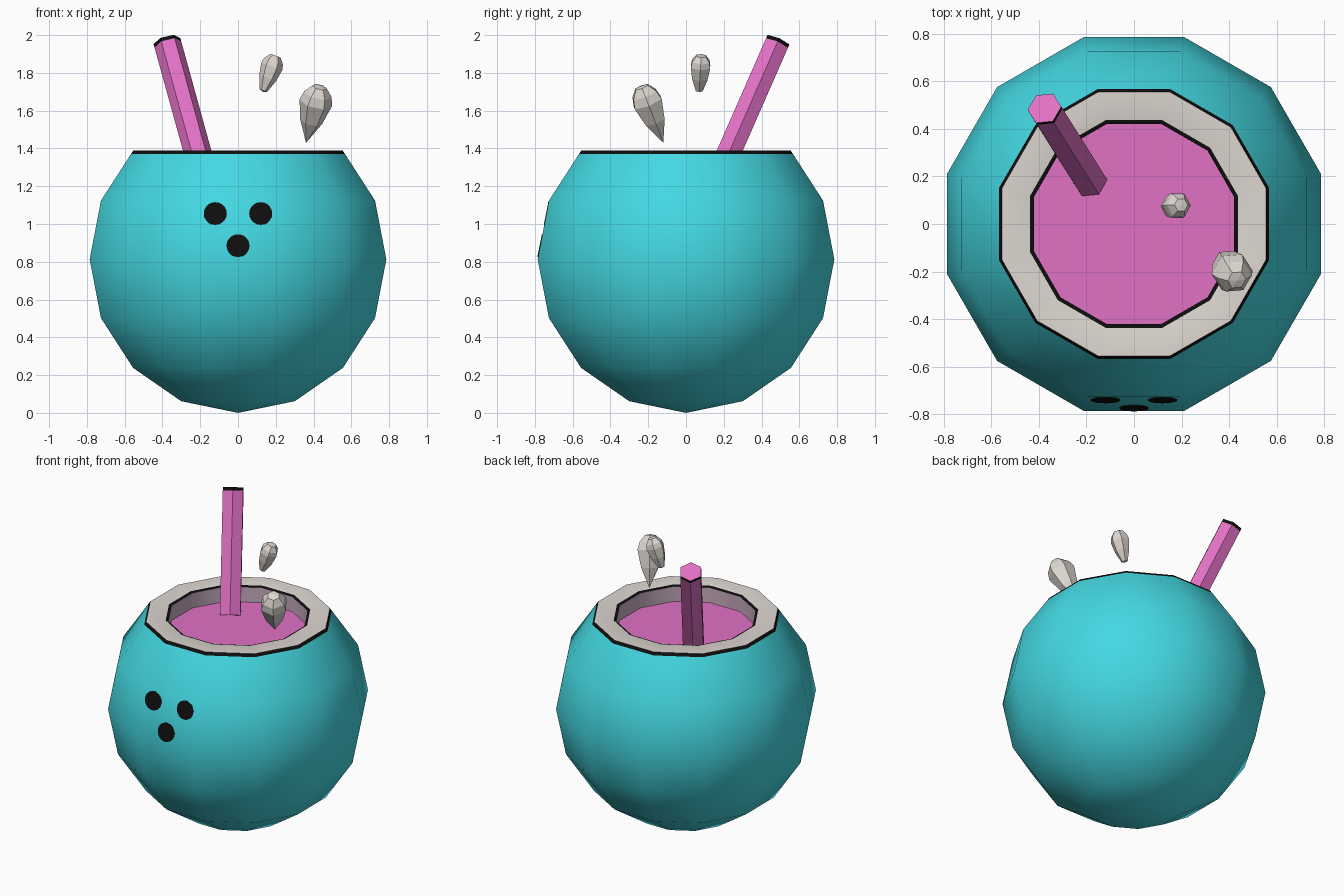
import bpy, bmesh, math
from mathutils import Vector, Matrix

if "Cube" in bpy.data.objects:
    bpy.data.objects.remove(bpy.data.objects["Cube"])


def material(name, r, g, b):
    def lin(c):
        c /= 255
        return c / 12.92 if c <= 0.04045 else ((c + 0.055) / 1.055) ** 2.4
    m = bpy.data.materials.new(name)
    m.diffuse_color = (lin(r), lin(g), lin(b), 1)
    m.use_nodes = True
    m.node_tree.nodes["Principled BSDF"].inputs["Base Color"].default_value = m.diffuse_color
    return m


TEAL = material("teal", 68, 216, 226)
CREAM = material("cream", 222, 215, 209)
MAUVE = material("mauve", 200, 172, 192)
PINK = material("pink", 226, 113, 197)
BLACK = material("black", 14, 14, 14)


def lathe(name, profile, sides, mats, bands, start=0.0, matrix=Matrix()):
    """Spin (radius, height) points; bands gives the material index of each strip.
    Points run bottom to top on the outside so faces point outwards."""
    bm = bmesh.new()
    rings = []
    for r, z in profile:
        if r == 0:
            rings.append([bm.verts.new((0, 0, z))])
        else:
            rings.append([bm.verts.new((r * math.cos(start + math.tau * i / sides),
                                        r * math.sin(start + math.tau * i / sides), z))
                          for i in range(sides)])
    for (a, b), band in zip(zip(rings, rings[1:]), bands):
        for i in range(sides):
            j = (i + 1) % sides
            if len(a) == 1:
                vs = [a[0], b[j], b[i]]
            elif len(b) == 1:
                vs = [a[i], a[j], b[0]]
            else:
                vs = [a[i], a[j], b[j], b[i]]
            bm.faces.new(vs).material_index = band
    bm.transform(matrix)
    me = bpy.data.meshes.new(name)
    bm.to_mesh(me)
    bm.free()
    for m in mats:
        me.materials.append(m)
    ob = bpy.data.objects.new(name, me)
    bpy.context.collection.objects.link(ob)
    return ob


def along(base, tip):
    """Matrix placing local z on the line base-tip, local x close to world x."""
    base, tip = Vector(base), Vector(tip)
    z = (tip - base).normalized()
    x = (Vector((1, 0, 0)) - z * z.x).normalized()
    y = z.cross(x)
    m = Matrix((x, y, z)).transposed().to_4x4()
    m.translation = base
    return m, (tip - base).length


# Bowl: cut 12-sided sphere with outlined rim and a hollow
R, SIDES, HALF = 0.813, 12, math.radians(15)
C = math.cos(HALF)
profile = [(0, 0)]
for k in range(-3, 2):
    a = math.radians(22.5 * k)
    profile.append((R * math.cos(a), R + R * math.sin(a)))
rim_r, rim_z = R * math.cos(math.pi / 4), R + R * math.sin(math.pi / 4)
profile += [(rim_r + 0.012, rim_z - 0.018), (rim_r, rim_z), (0.437 / C, rim_z),
            (0.421 / C, rim_z - 0.006), (0.421 / C, 1.27)]
bowl = lathe("bowl", profile, SIDES, [TEAL, BLACK, CREAM, MAUVE],
             [0] * 6 + [1, 2, 1, 3], HALF)
bpy.context.view_layer.objects.active = bowl
bowl.select_set(True)
bpy.ops.object.shade_smooth_by_angle(angle=math.radians(40))
bowl.select_set(False)

# Drink surface
lathe("drink", [(0.421 / C, 1.28), (0, 1.28)], SIDES, [PINK], [0], HALF)

# Three dark spots lying on the tilted front face
slope = math.radians(11.25)
normal = Vector((0, -math.cos(slope), math.sin(slope)))
for name, x, z in (("left_spot", -0.12, 1.055), ("right_spot", 0.12, 1.055),
                   ("lower_spot", 0, 0.885)):
    y = -R * C + (z - R) * math.tan(slope)
    p = Vector((x, y, z))
    m, _ = along(p, p + normal)
    lathe(name, [(0.061, -0.003), (0.061, 0.004), (0, 0.004)], 20, [BLACK], [0, 0], 0, m)

# Straw: six-sided rod with dark band at its top edge
m, length = along((-0.183, 0.179, 1.268), (-0.376, 0.486, 1.968))
lathe("straw", [(0, 0), (0.073, 0), (0.073, length - 0.02), (0.073, length), (0, length)],
      6, [PINK, BLACK], [0, 0, 1, 0], 0, m)

# Floating drops: six-sided teardrops
for name, base, tip, width, shape in (
        ("large_drop", (0.36, -0.12, 1.43), (0.432, -0.235, 1.725), 0.088,
         [(0, 0), (0.68, 0.38), (1, 0.72), (0.85, 0.87), (0.45, 1), (0, 1.02)]),
        ("small_drop", (0.132, 0.07, 1.70), (0.198, 0.08, 1.89), 0.059,
         [(0, 0), (0.35, 0.03), (0.8, 0.38), (1, 0.7), (0.9, 0.85), (0.5, 1), (0, 1.01)])):
    m, length = along(base, tip)
    lathe(name, [(r * width, t * length) for r, t in shape], 6, [CREAM],
          [0] * (len(shape) - 1), 0, m)
